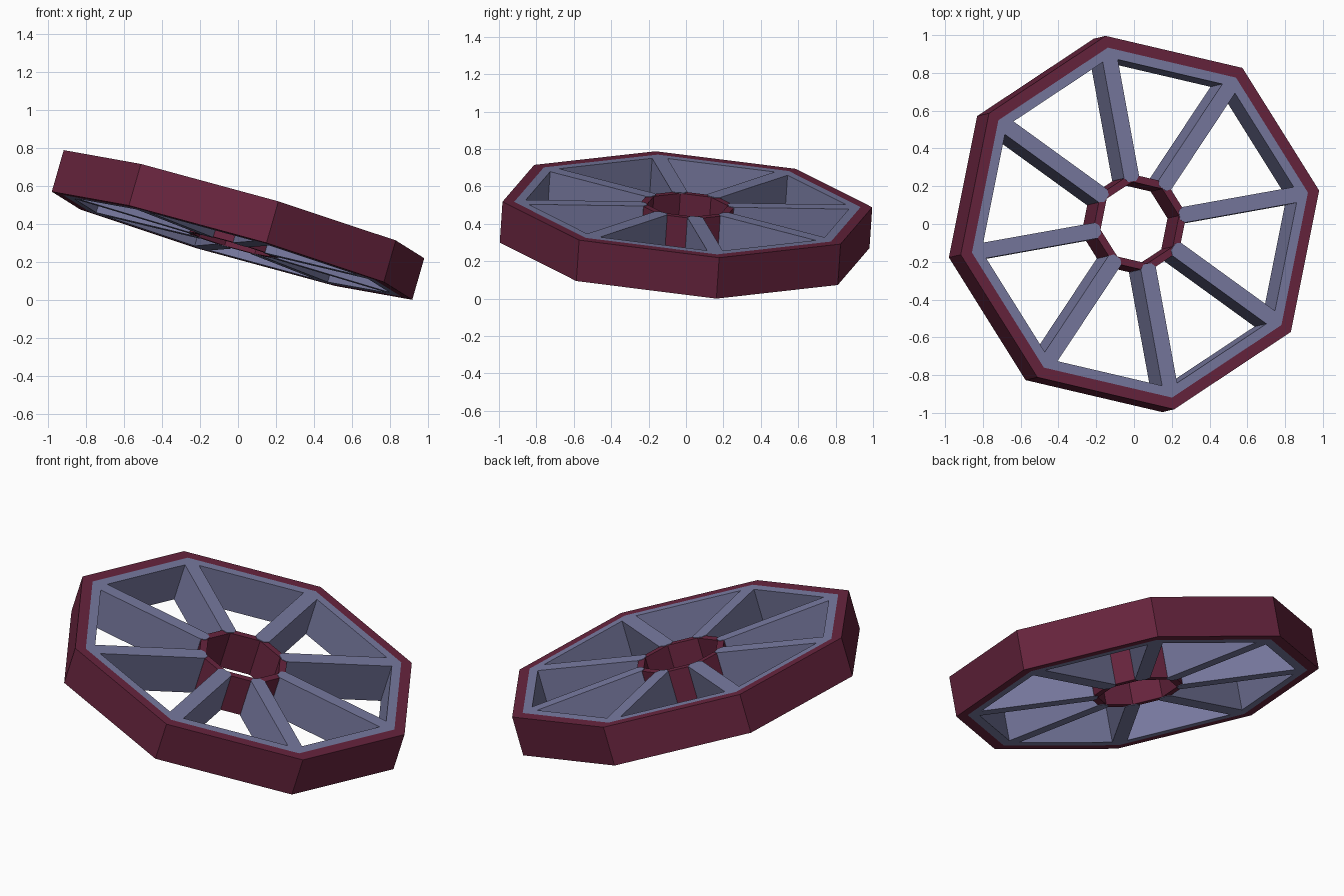
import bpy, bmesh, math
from mathutils import Matrix, Vector

if "Cube" in bpy.data.objects:
    bpy.data.objects.remove(bpy.data.objects["Cube"])

N = 8            # sides and spokes
H = 0.228        # wheel thickness

# Tilted frame of the wheel: axle along n, first spoke along u
n = Vector((0.276, 0.065, 0.959)).normalized()
u = Vector((0.95, 0.17, -0.285))
u = (u - n * u.dot(n)).normalized()
v = n.cross(u)
FRAME = Matrix.Translation((0, 0, 0.394)) @ Matrix((u, v, n)).transposed().to_4x4()


def material(name, rgb):
    m = bpy.data.materials.new(name)
    m.diffuse_color = (*rgb, 1)
    m.use_nodes = True
    m.node_tree.nodes["Principled BSDF"].inputs["Base Color"].default_value = m.diffuse_color
    return m


burgundy = material("burgundy", (0.138, 0.018, 0.048))
slate = material("slate_blue", (0.190, 0.196, 0.355))


def finish(name, bm, mat):
    bmesh.ops.recalc_face_normals(bm, faces=bm.faces)
    bm.transform(FRAME)
    me = bpy.data.meshes.new(name)
    bm.to_mesh(me)
    bm.free()
    me.materials.append(mat)
    ob = bpy.data.objects.new(name, me)
    bpy.context.collection.objects.link(ob)
    return ob


def ring(name, r_out, r_in, h, mat):
    """Octagonal tube with a rectangular section."""
    bm = bmesh.new()
    section = [(r_out, -h / 2), (r_out, h / 2), (r_in, h / 2), (r_in, -h / 2)]
    loops = []
    for i in range(N):
        a = 2 * math.pi * i / N
        loops.append([bm.verts.new((r * math.cos(a), r * math.sin(a), z))
                      for r, z in section])
    for i in range(N):
        p, q = loops[i], loops[(i + 1) % N]
        for k in range(4):
            j = (k + 1) % 4
            bm.faces.new((p[k], q[k], q[j], p[j]))
    return finish(name, bm, mat)


def spoke(name, angle):
    """Straight bar with a chamfered inner end."""
    bm = bmesh.new()
    w = 0.042
    outline = [(0.222, -0.022), (0.246, -w), (0.89, -w),
               (0.89, w), (0.246, w), (0.222, 0.022)]
    face = bm.faces.new([bm.verts.new((x, y, -H / 2)) for x, y in outline])
    ext = bmesh.ops.extrude_face_region(bm, geom=[face])
    top = [g for g in ext["geom"] if isinstance(g, bmesh.types.BMVert)]
    bmesh.ops.translate(bm, verts=top, vec=(0, 0, H))
    bm.transform(Matrix.Rotation(angle, 4, 'Z'))
    return finish(name, bm, slate)


# Outer tyre, inner rim and hub
ring("tyre", 1.005, 0.942, H, burgundy)
ring("rim", 0.942, 0.888, H, slate)
ring("hub", 0.262, 0.220, H - 0.006, burgundy)

# Spokes run to the corners of the rim
for i in range(N):
    spoke(f"spoke_{i + 1}", 2 * math.pi * i / N)
